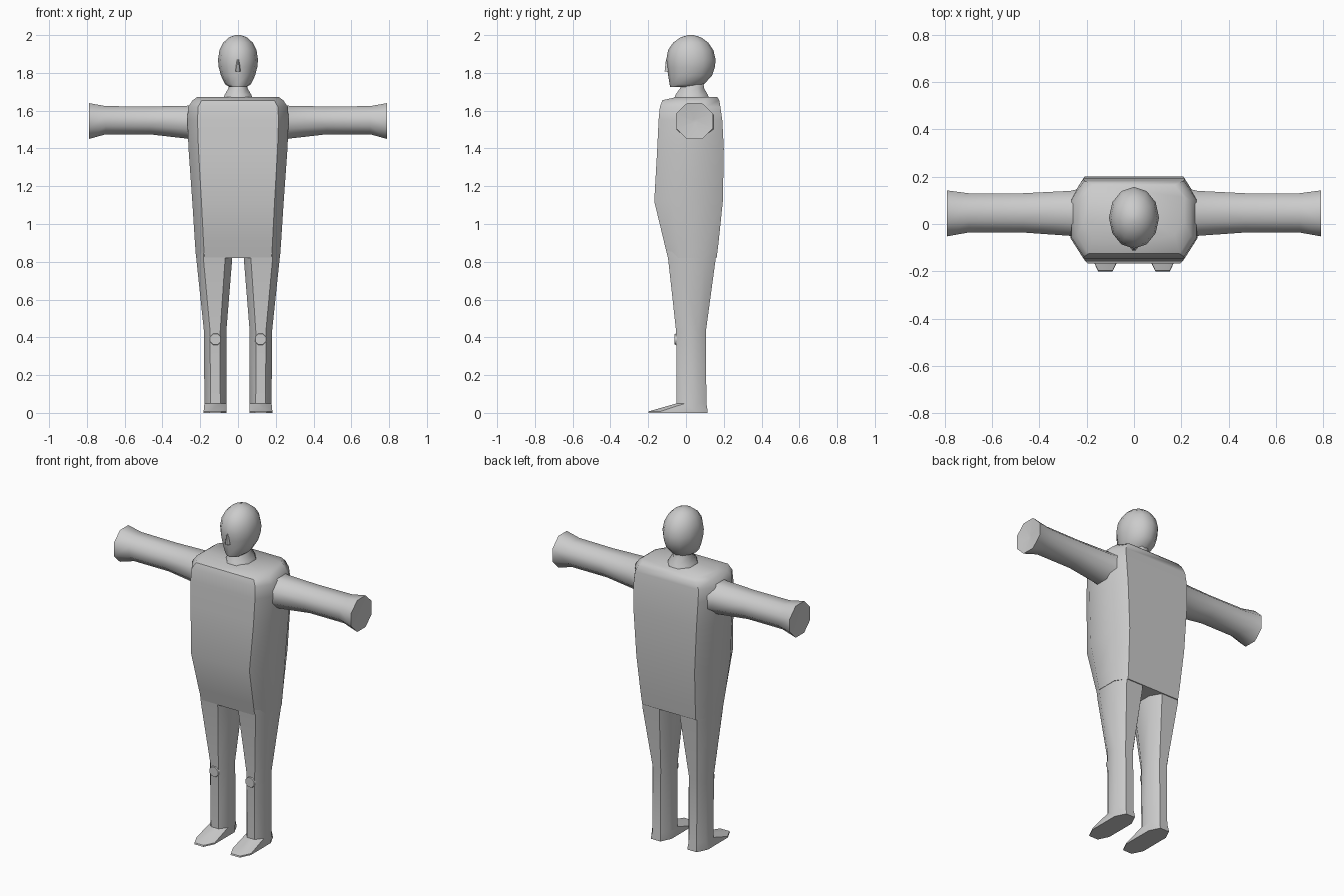
import bpy, bmesh, math
from mathutils import Vector

grey = bpy.data.materials.new("plain grey")
grey.diffuse_color = (0.6, 0.6, 0.6, 1)


def oct8(a0, a1, b0, b1, ka=0.414, kb=0.414):
    """Eight-sided outline: a rectangle with chamfered corners."""
    ca, cb, ha, hb = (a0 + a1) / 2, (b0 + b1) / 2, (a1 - a0) / 2, (b1 - b0) / 2
    pts = [(1, -kb), (1, kb), (ka, 1), (-ka, 1), (-1, kb), (-1, -kb), (-ka, -1), (ka, -1)]
    return [(ca + ha * x, cb + hb * y) for x, y in pts]


def ellipse(h, y0, y1, n=12):
    cy, hy = (y0 + y1) / 2, (y1 - y0) / 2
    return [(h * math.cos(2 * math.pi * i / n), cy + hy * math.sin(2 * math.pi * i / n))
            for i in range(n)]


def loft(name, sections, axis="z", mirror=False, angle=50):
    """Skin (position, outline) sections along an axis and cap both ends."""
    place = {"z": lambda p, t: (p[0], p[1], t),
             "x": lambda p, t: (t, p[0], p[1]),
             "y": lambda p, t: (p[0], t, p[1])}[axis]
    bm = bmesh.new()
    rings = [[bm.verts.new(place(p, t)) for p in outline] for t, outline in sections]
    n = len(rings[0])
    for r, s in zip(rings, rings[1:]):
        for i in range(n):
            j = (i + 1) % n
            bm.faces.new((r[i], r[j], s[j], s[i]))
    bm.faces.new(rings[0])
    bm.faces.new(rings[-1])
    bmesh.ops.recalc_face_normals(bm, faces=bm.faces)
    me = bpy.data.meshes.new(name)
    bm.to_mesh(me)
    bm.free()
    me.materials.append(grey)
    me.shade_smooth()
    me.set_sharp_from_angle(angle=math.radians(angle))
    ob = bpy.data.objects.new(name, me)
    bpy.context.collection.objects.link(ob)
    if mirror:
        ob.modifiers.new("mirror", "MIRROR")
    return ob


# torso: half width, front, back at each height
torso = [(0.82, 0.222, -0.095, 0.162), (0.90, 0.228, -0.115, 0.172),
         (1.12, 0.242, -0.168, 0.195), (1.40, 0.262, -0.152, 0.20),
         (1.55, 0.268, -0.145, 0.192), (1.62, 0.264, -0.138, 0.182),
         (1.655, 0.24, -0.125, 0.176), (1.673, 0.215, -0.045, 0.165)]
loft("torso", [(z, oct8(-w, w, f, b, 0.8, 0.5)) for z, w, f, b in torso])

# legs ending in wedge feet: inner x, outer x, front, back, flat fractions
leg = [(0.86, 0.028, 0.222, -0.10, 0.158, 0.6, 0.5),
       (0.80, 0.032, 0.219, -0.093, 0.155, 0.6, 0.5),
       (0.43, 0.062, 0.18, -0.052, 0.105, 0.45, 0.45),
       (0.05, 0.062, 0.178, -0.05, 0.108, 0.45, 0.45),
       (0.008, 0.06, 0.182, -0.197, 0.115, 0.5, 0.6),
       (0.0, 0.06, 0.182, -0.20, 0.115, 0.5, 0.6)]
loft("leg", [(z, oct8(*s)) for z, *s in leg], mirror=True)

# knee caps
loft("knee_cap", [(-0.03, oct8(0.085, 0.155, 0.355, 0.425)),
                  (-0.06, oct8(0.092, 0.148, 0.362, 0.418))], "y", True)

# arms with flared, slightly dished ends
arm = [(0.20, -0.075, 0.155, 1.44, 1.64), (0.27, -0.05, 0.14, 1.452, 1.626),
       (0.47, -0.036, 0.13, 1.475, 1.622), (0.70, -0.036, 0.13, 1.475, 1.624),
       (0.79, -0.052, 0.142, 1.45, 1.64), (0.778, 0.035, 0.055, 1.535, 1.555)]
loft("arm", [(x, oct8(*s)) for x, *s in arm], "x", True)

# neck
neck = [(1.655, 0.08, -0.065, 0.125), (1.685, 0.07, -0.055, 0.115),
        (1.72, 0.05, -0.03, 0.095), (1.78, 0.05, -0.03, 0.09)]
loft("neck", [(z, oct8(-w, w, f, b)) for z, w, f, b in neck])

# head
head = [(1.725, 0.045, -0.083, 0.05), (1.74, 0.068, -0.087, 0.095),
        (1.785, 0.09, -0.094, 0.138), (1.83, 0.102, -0.101, 0.153),
        (1.87, 0.106, -0.104, 0.157), (1.92, 0.098, -0.095, 0.145),
        (1.96, 0.078, -0.068, 0.118), (1.988, 0.048, -0.03, 0.08),
        (2.0, 0.014, 0.01, 0.04)]
loft("head", [(z, ellipse(w, f, b)) for z, w, f, b in head])

# nose wedge
loft("nose", [(1.808, oct8(-0.014, 0.014, -0.113, -0.08)),
              (1.87, oct8(-0.006, 0.006, -0.106, -0.08))])
